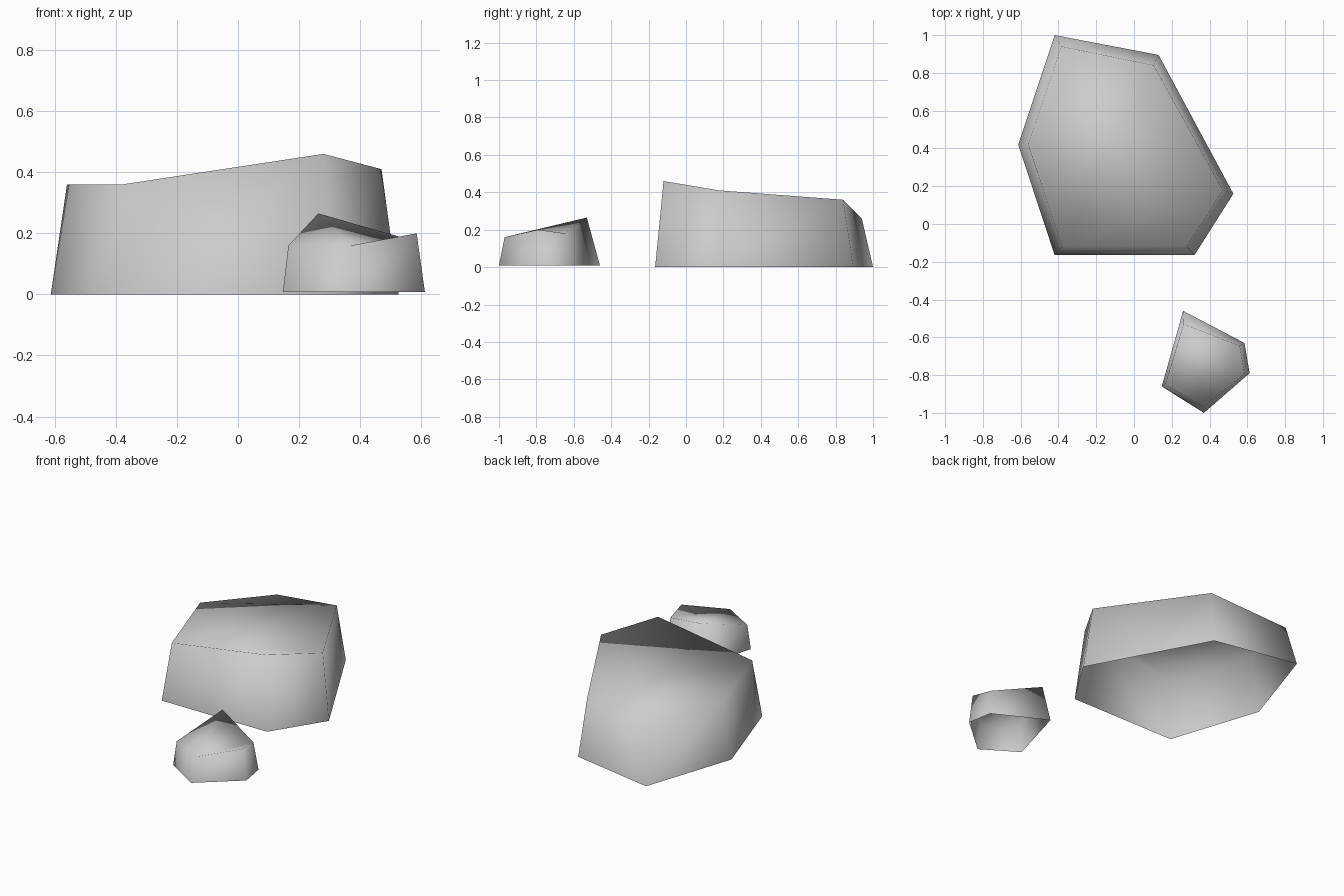
import bpy
import bmesh

cube = bpy.data.objects.get("Cube")
if cube:
    bpy.data.objects.remove(cube, do_unlink=True)

# Plain stone colour
stone = bpy.data.materials.new("stone_grey")
stone.use_nodes = True
stone.diffuse_color = (0.6, 0.6, 0.6, 1)
for node in stone.node_tree.nodes:
    if node.type == "BSDF_PRINCIPLED":
        node.inputs["Base Color"].default_value = stone.diffuse_color
        node.inputs["Roughness"].default_value = 0.9


def make_rock(name, footprint, crown, ground, creases):
    """Tapered shell, open below, from a footprint to an uneven creased crown."""
    bm = bmesh.new()
    low = [bm.verts.new((x, y, ground)) for x, y in footprint]
    high = [bm.verts.new(point) for point in crown]
    count = len(low)
    # Corners run anticlockwise, so every face points outwards
    bm.faces.new(high)
    for i in range(count):
        j = (i + 1) % count
        bm.faces.new((low[i], low[j], high[j], high[i]))
    for a, b in creases:
        bmesh.ops.connect_verts(bm, verts=[high[a], high[b]])
    for face in bm.faces:
        face.smooth = True
    mesh = bpy.data.meshes.new(name)
    bm.to_mesh(mesh)
    bm.free()
    mesh.materials.append(stone)
    rock = bpy.data.objects.new(name, mesh)
    bpy.context.collection.objects.link(rock)


# Large six-sided boulder at the back
make_rock(
    "large_rock",
    [(-0.42, 1.0), (-0.613, 0.42), (-0.42, -0.165),
     (0.32, -0.165), (0.526, 0.16), (0.13, 0.895)],
    [(-0.385, 0.94, 0.26), (-0.56, 0.42, 0.36), (-0.38, -0.12, 0.36),
     (0.28, -0.12, 0.46), (0.47, 0.18, 0.41), (0.105, 0.84, 0.36)],
    0.0,
    [(1, 5), (2, 4), (2, 5)],
)

# Small five-sided rock at the front
make_rock(
    "small_rock",
    [(0.26, -0.46), (0.147, -0.86), (0.37, -1.0), (0.612, -0.79), (0.585, -0.63)],
    [(0.263, -0.53, 0.265), (0.165, -0.85, 0.16), (0.37, -0.97, 0.16),
     (0.585, -0.79, 0.2), (0.56, -0.645, 0.18)],
    0.008,
    [(0, 2), (2, 4)],
)
